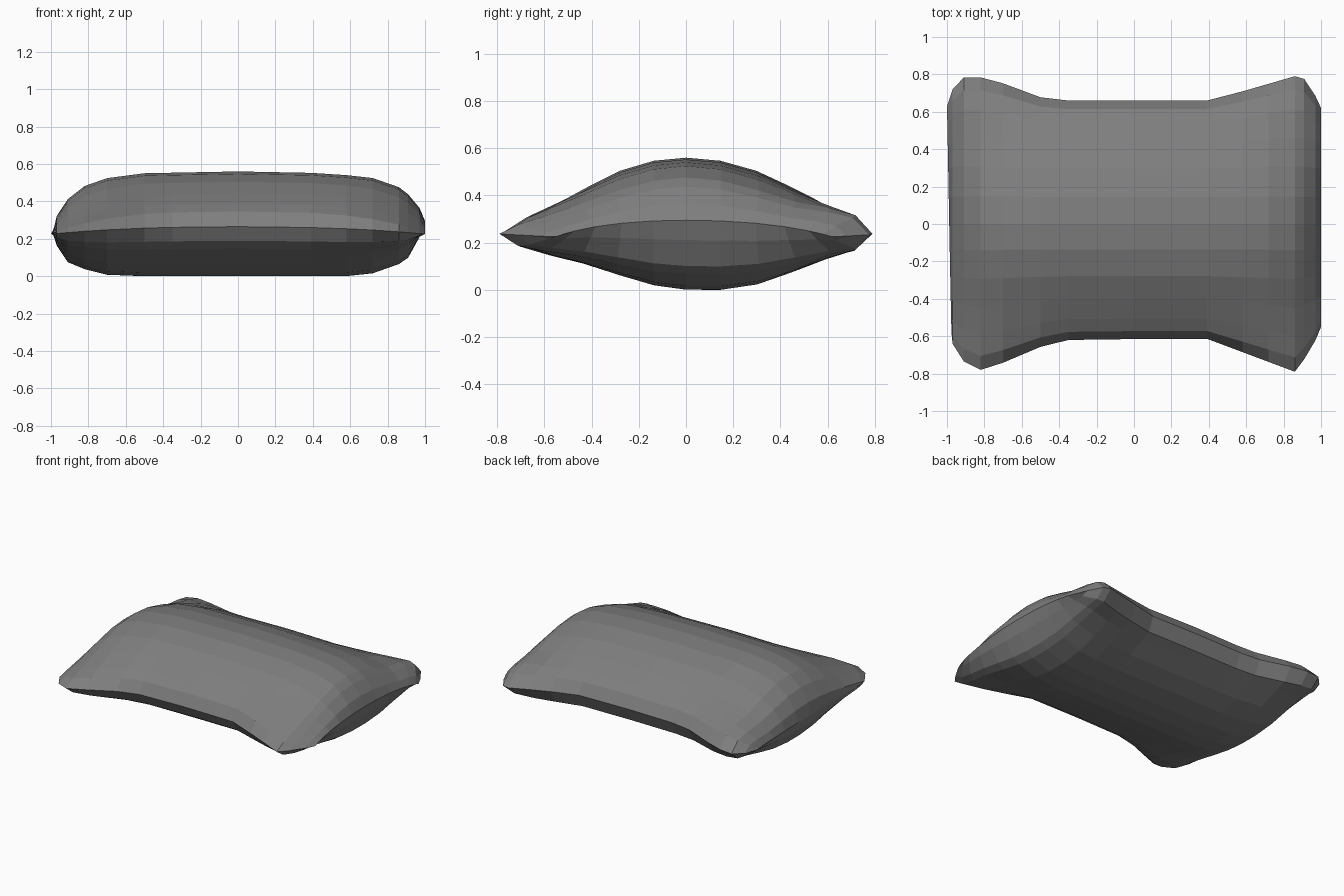
import bpy
import bmesh

if "Cube" in bpy.data.objects:
    bpy.data.objects.remove(bpy.data.objects["Cube"], do_unlink=True)


def curve(points, t):
    """Straight interpolation along a short profile."""
    for (a, p), (b, q) in zip(points, points[1:]):
        if t <= b:
            return p + (q - p) * max(0, t - a) / (b - a)
    return points[-1][1]


# Outline of the front and back edges, with pulled-out corners
FRONT = [(-1, -.58), (-.96, -.66), (-.92, -.73), (-.82, -.78), (-.72, -.75), (-.46, -.64),
         (-.35, -.62), (.38, -.61), (.86, -.79), (.95, -.67), (1, -.55)]
BACK = [(-1, .63), (-.96, .75), (-.9, .79), (-.77, .78), (-.52, .68),
        (-.35, .66), (.41, .66), (.86, .79), (.93, .77), (1, .62)]

# Plumpness of each cover across the width and along the depth
TOP_X = [(0, 1), (.5, .97), (.72, .88), (.85, .72), (.93, .48), (.97, .26), (1, 0)]
BOTTOM_X = [(0, 1), (.67, 1), (.8, .87), (.9, .74), (.93, .58), (.97, .3), (1, 0)]
TOP_Y = [(0, 1), (.22, .96), (.45, .83), (.65, .64), (.82, .45), (.93, .29), (1, 0)]
BOTTOM_Y = [(0, 1), (.11, 1), (.3, .94), (.45, .84), (.65, .62), (.82, .43), (.93, .35), (1, 0)]

COLUMNS = [-1, -.97, -.91, -.82, -.7, -.5, -.35, 0, .39, .58, .72, .86, .91, .97, 1]
ROWS = [-1, -.93, -.82, -.65, -.45, -.22, 0, .22, .45, .65, .82, .93, 1]


def place(u, v, side):
    """Point on the upper (side 1) or lower (side -1) cover."""
    # Rows run straight in the middle and flare out to the corners at the edges
    straight, edge = (.66, curve(BACK, u)) if v > 0 else (.62, -curve(FRONT, u))
    y = v * (straight + (edge - straight) * v * v)
    x = u + (.012 * (1 - v) if u == -1 else 0)
    end = abs(u)
    # The seam arches along each edge and dips at the corners
    z = .235 + .03 * (1 + u) * end ** 8 * (1 - v * v)
    z += .03 * (1 - u * u) * v ** 8 - .01 * (u * v) ** 4
    if side > 0:
        # The ends are flatter towards the corners, with raised back corners
        z += .325 * curve(TOP_X, end) * curve(TOP_Y, abs(v)) ** (1 + .8 * end ** 4)
        z += .5 * end ** 6 * (1 - end ** 8) * max(v, 0) ** 6 * (1 - v ** 8)
    else:
        # The belly hangs a little towards the back
        z -= .235 * curve(BOTTOM_X, end) * curve(BOTTOM_Y, abs(v - .12 * (1 - v * v)))
    return x, y, z


bm = bmesh.new()
for side in (1, -1):
    grid = [[bm.verts.new(place(u, v, side)) for v in ROWS] for u in COLUMNS]
    for a, b in zip(grid, grid[1:]):
        for j in range(len(ROWS) - 1):
            bm.faces.new((a[j], b[j], b[j + 1], a[j + 1]))
# Join the two covers along the seam
bmesh.ops.remove_doubles(bm, verts=bm.verts, dist=.0005)
bmesh.ops.recalc_face_normals(bm, faces=bm.faces)
mesh = bpy.data.meshes.new("pillow")
bm.to_mesh(mesh)
bm.free()

# Grey cloth
cloth = bpy.data.materials.new("grey cloth")
cloth.use_nodes = True
grey = (.21, .21, .21, 1)
cloth.diffuse_color = grey
cloth.node_tree.nodes["Principled BSDF"].inputs["Base Color"].default_value = grey
mesh.materials.append(cloth)

pillow = bpy.data.objects.new("pillow", mesh)
bpy.context.collection.objects.link(pillow)
